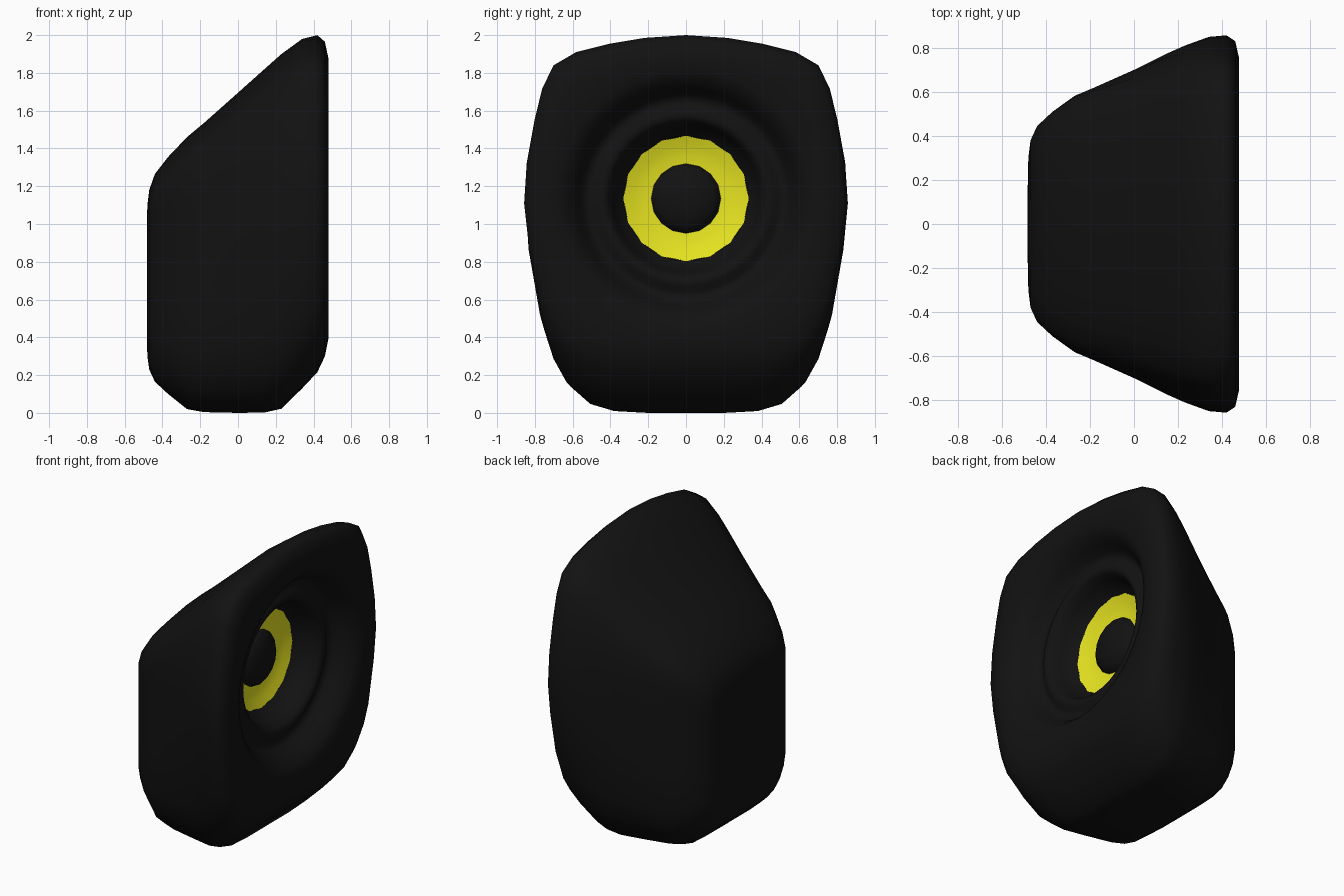
import bpy, bmesh, math

if "Cube" in bpy.data.objects:
    bpy.data.objects.remove(bpy.data.objects["Cube"])

CZ = 1.135  # height of the driver axis


def material(name, color):
    m = bpy.data.materials.new(name)
    m.diffuse_color = color
    m.use_nodes = True
    m.node_tree.nodes["Principled BSDF"].inputs["Base Color"].default_value = m.diffuse_color
    return m


black = material("black", (0.006, 0.006, 0.006, 1))
yellow = material("yellow", (0.80, 0.78, 0.015, 1))


def loft(name, rings, mat, cap_start, cap_end, angle):
    """Skin a list of equal-length closed rings."""
    bm = bmesh.new()
    loops = [[bm.verts.new(p) for p in r] for r in rings]
    n = len(loops[0])
    for a, b in zip(loops, loops[1:]):
        for i in range(n):
            j = (i + 1) % n
            bm.faces.new((a[i], a[j], b[j], b[i]))
    if cap_start:
        bm.faces.new(loops[0][::-1])
    if cap_end:
        bm.faces.new(loops[-1])
    me = bpy.data.meshes.new(name)
    bm.to_mesh(me)
    bm.free()
    ob = bpy.data.objects.new(name, me)
    bpy.context.collection.objects.link(ob)
    me.materials.append(mat)
    bpy.ops.object.select_all(action='DESELECT')
    ob.select_set(True)
    bpy.context.view_layer.objects.active = ob
    bpy.ops.object.shade_smooth_by_angle(angle=math.radians(angle))
    return ob


def circle(x, r, n):
    """Ring around the driver axis, starting at the bottom."""
    return [(x, r * math.sin(2 * math.pi * i / n), CZ - r * math.cos(2 * math.pi * i / n))
            for i in range(n)]


# Half outline of the cabinet seen from the driver side, bottom to top
half = [(0, 0), (.23, 0), (.41, .01), (.54, .05), (.65, .15), (.72, .28), (.77, .44),
        (.83, .83), (.855, 1.11), (.84, 1.33), (.80, 1.55), (.76, 1.715), (.70, 1.84),
        (.58, 1.91), (.40, 1.955), (.22, 1.985), (0, 2)]
outline = half + [(-y, z) for y, z in half[-2:0:-1]]


def section(x, w, z0, z1):
    """Outline fitted to a station; the sides get straighter towards the back."""
    c = .855 - .10 * min(1, max(0, (.40 - x) / .75))
    mid = min(1.11, z0 + .555 * (z1 - z0))
    pts = []
    for y, z in outline:
        y = max(-c, min(c, y)) * w / c
        z = z0 + z * (mid - z0) / 1.11 if z < 1.11 else mid + (z - 1.11) * (z1 - mid) / .89
        pts.append((x, y, z))
    return pts


# Cabinet stations from back to front: x, half width, bottom, top
stations = [(-.483, .16, .45, .95), (-.48, .30, .30, 1.10), (-.47, .38, .23, 1.18),
            (-.44, .445, .165, 1.265), (-.37, .51, .10, 1.355), (-.27, .582, .02, 1.46),
            (-.18, .62, .004, 1.535), (0, .70, 0, 1.695), (.14, .77, .002, 1.82),
            (.23, .81, .022, 1.90), (.34, .85, .13, 1.98), (.42, .857, .215, 2.0),
            (.46, .83, .30, 1.965), (.478, .75, .39, 1.88)]

# Recessed dish and surround ring: x, radius
dish = [(.472, .68), (.45, .63), (.39, .58), (.335, .55), (.315, .52), (.32, .495),
        (.34, .465), (.344, .435), (.325, .41), (.27, .39), (.21, .365), (.175, .33)]

loft("cabinet", [section(*s) for s in stations] + [circle(x, r, 32) for x, r in dish],
     black, True, False, 60)

# Yellow cone
loft("speaker_cone", [circle(x, r, 16) for x, r in
                      [(.177, .332), (.158, .28), (.145, .23), (.14, .17)]],
     yellow, False, False, 60)

# Centre dome
dome = [(.14 + .075 * math.sin(a), .185 * math.cos(a))
        for a in [math.radians(d) for d in (0, 18, 36, 54, 72, 86)]]
loft("dust_cap", [circle(x, r, 16) for x, r in dome], black, False, True, 60)
